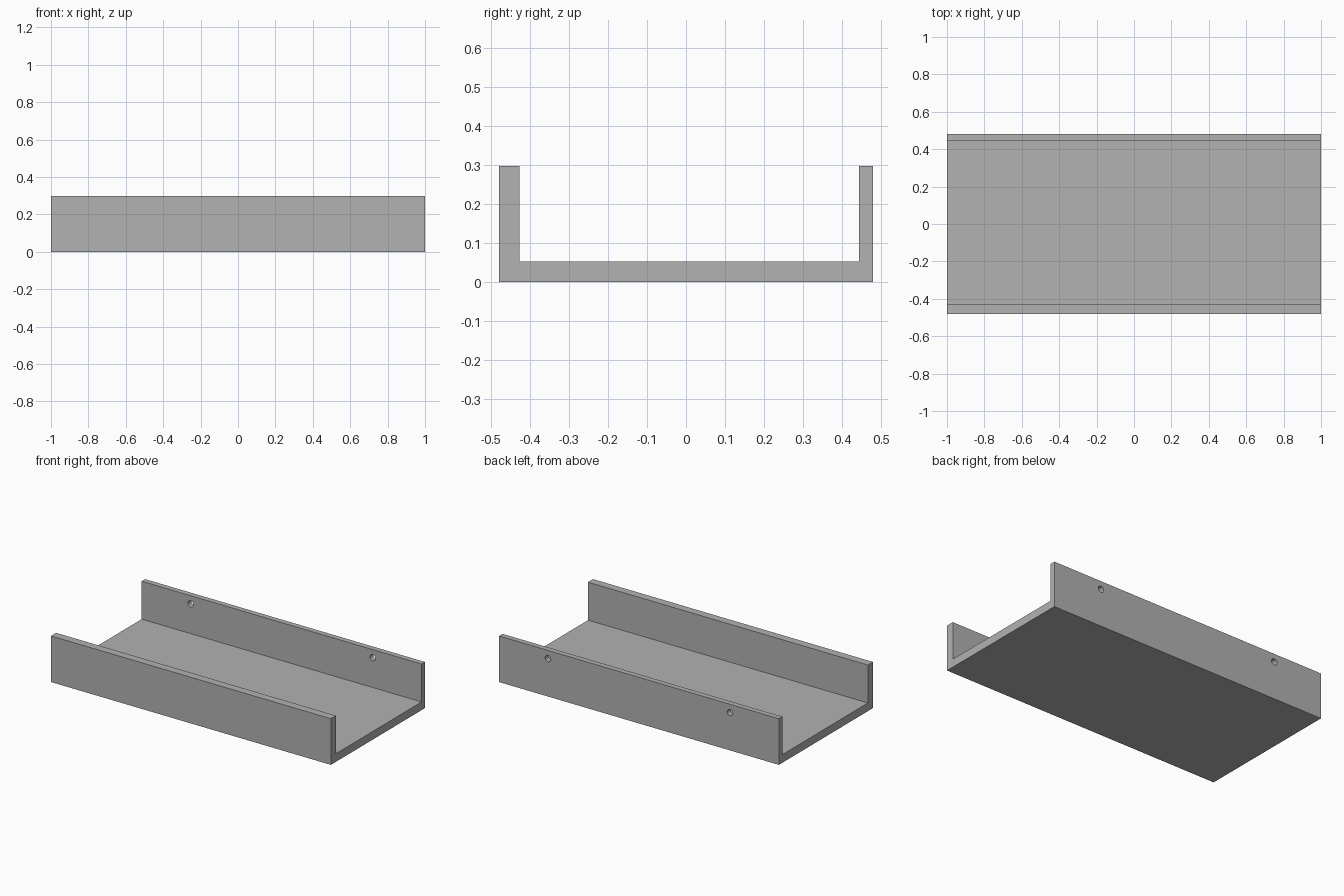
import bpy
import bmesh
from math import pi

cube = bpy.data.objects.get("Cube")
if cube:
    bpy.data.objects.remove(cube, do_unlink=True)

# Single plain colour
grey = bpy.data.materials.new("mid_grey")
grey.use_nodes = True
colour = (0.445, 0.445, 0.445, 1)
grey.diffuse_color = colour
grey.node_tree.nodes["Principled BSDF"].inputs["Base Color"].default_value = colour

HALF_LENGTH, HALF_DEPTH, HEIGHT = 1.0, 0.48, 0.298
FLOOR, FRONT_WALL, BACK_WALL = 0.053, 0.052, 0.035
HOLE_X, HOLE_Z, HOLE_RADIUS = 0.65, 0.245, 0.02

# Channel: U-shaped profile extruded along x
front_inner, back_inner = FRONT_WALL - HALF_DEPTH, HALF_DEPTH - BACK_WALL
profile = [(-HALF_DEPTH, 0), (HALF_DEPTH, 0), (HALF_DEPTH, HEIGHT), (back_inner, HEIGHT),
           (back_inner, FLOOR), (front_inner, FLOOR), (front_inner, HEIGHT), (-HALF_DEPTH, HEIGHT)]
bm = bmesh.new()
end = bm.faces.new([bm.verts.new((-HALF_LENGTH, y, z)) for y, z in profile])
extruded = bmesh.ops.extrude_face_region(bm, geom=[end])["geom"]
bmesh.ops.translate(bm, vec=(2 * HALF_LENGTH, 0, 0),
                    verts=[v for v in extruded if isinstance(v, bmesh.types.BMVert)])
bmesh.ops.recalc_face_normals(bm, faces=bm.faces)
mesh = bpy.data.meshes.new("shelf_channel")
bm.to_mesh(mesh)
bm.free()
mesh.materials.append(grey)
shelf = bpy.data.objects.new("shelf_channel", mesh)
bpy.context.collection.objects.link(shelf)

# Two screw holes through the back wall
cutters = []
for side, x in (("right", -HOLE_X), ("left", HOLE_X)):
    bpy.ops.mesh.primitive_cylinder_add(vertices=32, radius=HOLE_RADIUS, depth=4 * BACK_WALL,
                                        location=(x, HALF_DEPTH - BACK_WALL / 2, HOLE_Z),
                                        rotation=(pi / 2, 0, 0))
    cutter = bpy.context.object
    cutter.name = side + "_screw_hole_cutter"
    cutter.hide_render = True
    cutter.data.materials.append(grey)
    cutters.append(cutter)
    cut = shelf.modifiers.new(side + "_screw_hole", "BOOLEAN")
    cut.operation, cut.solver, cut.object = "DIFFERENCE", "EXACT", cutter

# Apply the cuts, remove the cutters and smooth only the hole walls
bpy.ops.object.select_all(action="DESELECT")
shelf.select_set(True)
bpy.context.view_layer.objects.active = shelf
for name in [m.name for m in shelf.modifiers]:
    bpy.ops.object.modifier_apply(modifier=name)
for cutter in cutters:
    bpy.data.objects.remove(cutter, do_unlink=True)
bpy.ops.object.shade_smooth_by_angle()
